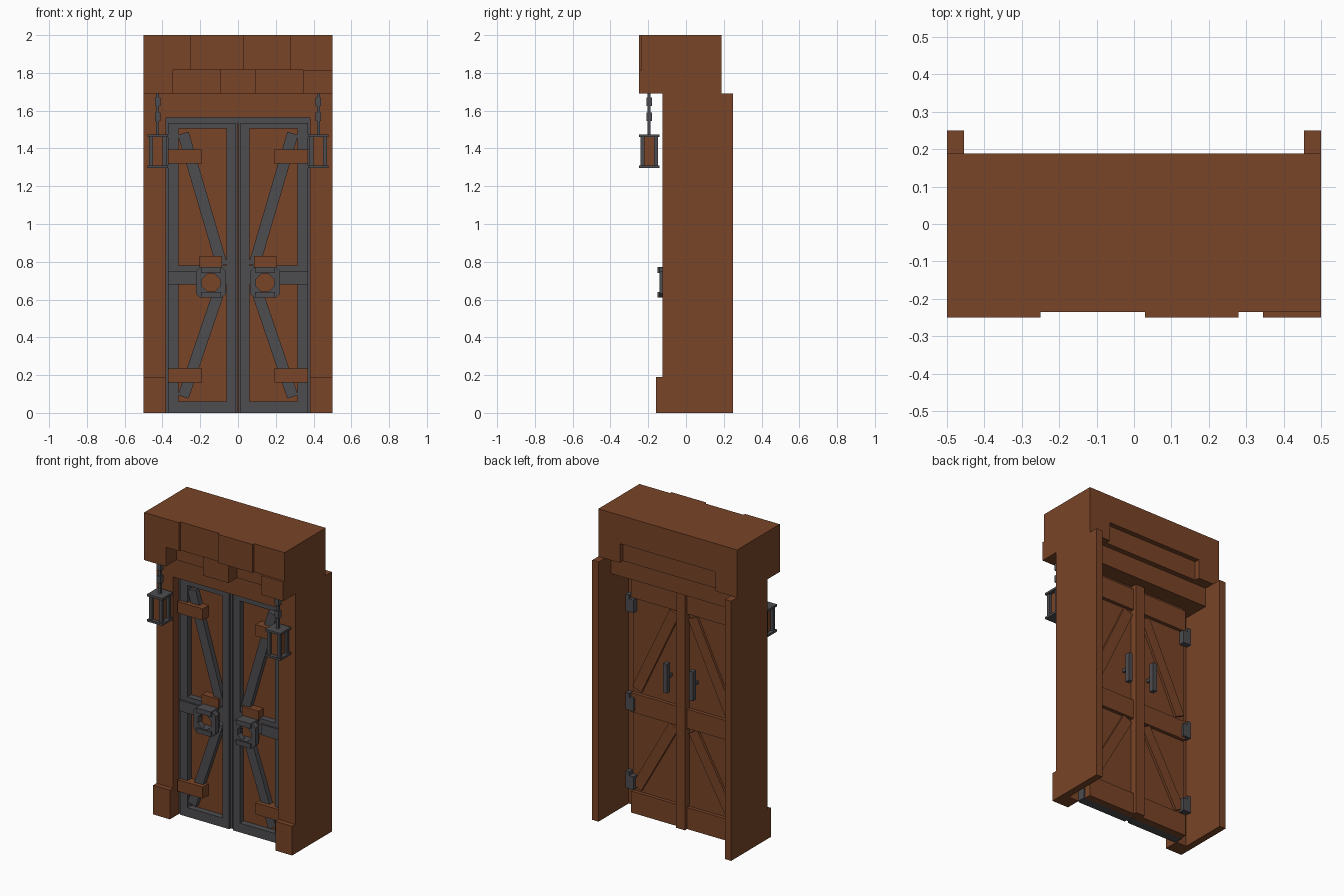
import bpy, bmesh, math
from mathutils import Matrix, Vector

if "Cube" in bpy.data.objects:
    bpy.data.objects.remove(bpy.data.objects["Cube"])


def material(name, rgb):
    m = bpy.data.materials.new(name)
    m.diffuse_color = (*rgb, 1)
    m.use_nodes = True
    m.node_tree.nodes["Principled BSDF"].inputs["Base Color"].default_value = m.diffuse_color
    return m


WOOD = material("brown wood", (0.192, 0.058, 0.021))
IRON = material("dark iron", (0.074, 0.073, 0.081))


def finish(bm, name, mat):
    bmesh.ops.recalc_face_normals(bm, faces=bm.faces)
    me = bpy.data.meshes.new(name)
    bm.to_mesh(me)
    bm.free()
    me.materials.append(mat)
    ob = bpy.data.objects.new(name, me)
    bpy.context.collection.objects.link(ob)
    return ob


def box(name, mat, x, y, z):
    bm = bmesh.new()
    size = Matrix.Diagonal((x[1] - x[0], y[1] - y[0], z[1] - z[0], 1))
    centre = Matrix.Translation((sum(x) / 2, sum(y) / 2, sum(z) / 2))
    bmesh.ops.create_cube(bm, size=1, matrix=centre @ size)
    return finish(bm, name, mat)


def pair(name, mat, x, y, z):
    """Box on the right and its mirror on the left."""
    box(name + "_right", mat, x, y, z)
    box(name + "_left", mat, (-x[1], -x[0]), y, z)


def brace(name, mat, a, b, width, y):
    """Mirrored pair of slanted bars between two (x, z) points."""
    for side, s in (("right", 1), ("left", -1)):
        p, q = Vector((s * a[0], 0, a[1])), Vector((s * b[0], 0, b[1]))
        d = q - p
        m = (Matrix.Translation((p + q) / 2 + Vector((0, sum(y) / 2, 0)))
             @ Matrix.Rotation(math.atan2(d.x, d.z), 4, 'Y')
             @ Matrix.Diagonal((width, y[1] - y[0], d.length, 1)))
        bm = bmesh.new()
        bmesh.ops.create_cube(bm, size=1, matrix=m)
        finish(bm, f"{name}_{side}", mat)


def ring(name, mat, cx, cz, outer, inner, y):
    """Chamfered square ring with an open middle."""
    def octagon(r, c, yy):
        pts = [(r, r - c), (r - c, r), (c - r, r), (-r, r - c),
               (-r, c - r), (c - r, -r), (r - c, -r), (r, c - r)]
        return [bm.verts.new((cx + u, yy, cz + v)) for u, v in pts]
    bm = bmesh.new()
    loops = [octagon(outer, 0.022, y[0]), octagon(inner, 0.028, y[0]),
             octagon(inner, 0.028, y[1]), octagon(outer, 0.022, y[1])]
    for k in range(4):
        a, b = loops[k], loops[(k + 1) % 4]
        for i in range(8):
            j = (i + 1) % 8
            bm.faces.new((a[i], a[j], b[j], b[i]))
    finish(bm, name, mat)


# Surround: jambs, deep side walls, plinths, header
pair("jamb", WOOD, (0.38, 0.5), (-0.125, -0.06), (0, 1.69))
pair("side_wall", WOOD, (0.455, 0.5), (-0.06, 0.25), (0, 1.69))
pair("plinth", WOOD, (0.38, 0.5), (-0.158, -0.125), (0, 0.19))
box("header", WOOD, (-0.455, 0.455), (-0.125, 0.12), (1.565, 1.69))

# Lintel with staggered stone courses
box("lintel", WOOD, (-0.5, 0.5), (-0.235, 0.188), (1.815, 2.0))
box("lintel_core", WOOD, (-0.35, 0.35), (-0.14, 0.155), (1.69, 1.815))
pair("lintel_end", WOOD, (0.345, 0.5), (-0.25, 0.188), (1.69, 1.815))
box("keystone", WOOD, (-0.092, 0.092), (-0.227, -0.14), (1.69, 1.815))
box("upper_block_left", WOOD, (-0.5, -0.25), (-0.25, -0.235), (1.815, 2.0))
box("upper_block_right", WOOD, (0.03, 0.28), (-0.25, -0.235), (1.815, 2.0))

# Door leaves and iron front frame
pair("door_leaf", WOOD, (0.002, 0.372), (-0.01, 0.012), (0, 1.565))
pair("door_panel", WOOD, (0.06, 0.317), (-0.03, -0.01), (0.05, 1.51))
pair("frame_edge", IRON, (0.37, 0.38), (-0.062, -0.01), (0, 1.565))
box("frame_top", IRON, (-0.37, 0.37), (-0.062, -0.01), (1.535, 1.565))
pair("outer_stile", IRON, (0.315, 0.37), (-0.07, -0.01), (0, 1.535))
pair("inner_stile", IRON, (0.014, 0.062), (-0.07, -0.01), (0, 1.535))
pair("centre_strip", IRON, (0.002, 0.014), (-0.055, -0.01), (0, 1.535))
for label, z in (("bottom", (0, 0.06)), ("middle", (0.68, 0.78)), ("top", (1.505, 1.535))):
    pair(label + "_rail", IRON, (0.062, 0.315), (-0.07, -0.01), z)
pair("middle_strap", IRON, (0.22, 0.37), (-0.08, -0.068), (0.68, 0.75))
brace("upper_brace", IRON, (0.29, 1.48), (0.085, 0.78), 0.06, (-0.063, -0.03))
brace("lower_brace", IRON, (0.095, 0.66), (0.29, 0.085), 0.06, (-0.063, -0.03))

# Wooden blocks on the front
for label, z in (("lower", (0.16, 0.235)), ("upper", (1.32, 1.395))):
    pair(label + "_block", WOOD, (0.19, 0.37), (-0.092, -0.03), z)
pair("pull_block", WOOD, (0.085, 0.205), (-0.08, -0.03), (0.765, 0.83))

# Ring pulls with raised top and bottom bars and wooden backing
for side, s in (("right", 1), ("left", -1)):
    ring("ring_pull_" + side, IRON, s * 0.143, 0.69, 0.08, 0.047, (-0.14, -0.105))
for label, z in (("bottom", (0.61, 0.64)), ("top", (0.74, 0.772))):
    pair("ring_bar_" + label, IRON, (0.09, 0.196), (-0.15, -0.068), z)
pair("pull_backing", WOOD, (0.085, 0.201), (-0.077, -0.068), (0.64, 0.74))

# Back of the doors: rails, mullion and braces
for label, z in (("bottom", (0, 0.14)), ("middle", (0.655, 0.78)), ("top", (1.4, 1.54))):
    pair("back_" + label + "_rail", WOOD, (0.03, 0.372), (0.012, 0.035), z)
box("back_mullion", WOOD, (-0.032, 0.032), (0.012, 0.057), (0, 1.565))
brace("back_upper_brace", WOOD, (0.065, 1.38), (0.335, 0.81), 0.07, (0.012, 0.028))
brace("back_lower_brace", WOOD, (0.07, 0.64), (0.335, 0.17), 0.07, (0.012, 0.028))

# Back handles
pair("back_handle", IRON, (0.08, 0.108), (0.05, 0.082), (0.87, 1.06))
pair("handle_post", IRON, (0.088, 0.1), (0.012, 0.05), (0.955, 0.975))

# Hinges on the outer door edges
for label, z in (("low", 0.16), ("mid", 0.67), ("high", 1.31)):
    pair("hinge_leaf_" + label, IRON, (0.343, 0.374), (0.012, 0.05), (z, z + 0.085))
    pair("hinge_knuckle_" + label, IRON, (0.374, 0.4), (0.012, 0.05), (z, z + 0.11))

# Hanging lanterns
LX, LY = 0.425, -0.195


def lantern_box(name, mat, hx, hy, z, dx=0, dy=0):
    pair(name, mat, (LX + dx - hx, LX + dx + hx), (LY + dy - hy, LY + dy + hy), z)


lantern_box("lantern_cap", IRON, 0.055, 0.055, (1.46, 1.474))
lantern_box("lantern_base", IRON, 0.055, 0.055, (1.296, 1.31))
lantern_box("lantern_core", WOOD, 0.03, 0.03, (1.31, 1.46))
for i, (dx, dy) in enumerate(((-1, -1), (1, -1), (1, 1), (-1, 1))):
    lantern_box(f"lantern_bar_{i}", IRON, 0.01, 0.01, (1.31, 1.46), dx * 0.036, dy * 0.036)
lantern_box("chain_rod", IRON, 0.008, 0.008, (1.474, 1.69))
for i, z in enumerate((1.545, 1.625)):
    lantern_box(f"chain_link_{i}", IRON, 0.015, 0.015, (z, z + 0.045))
